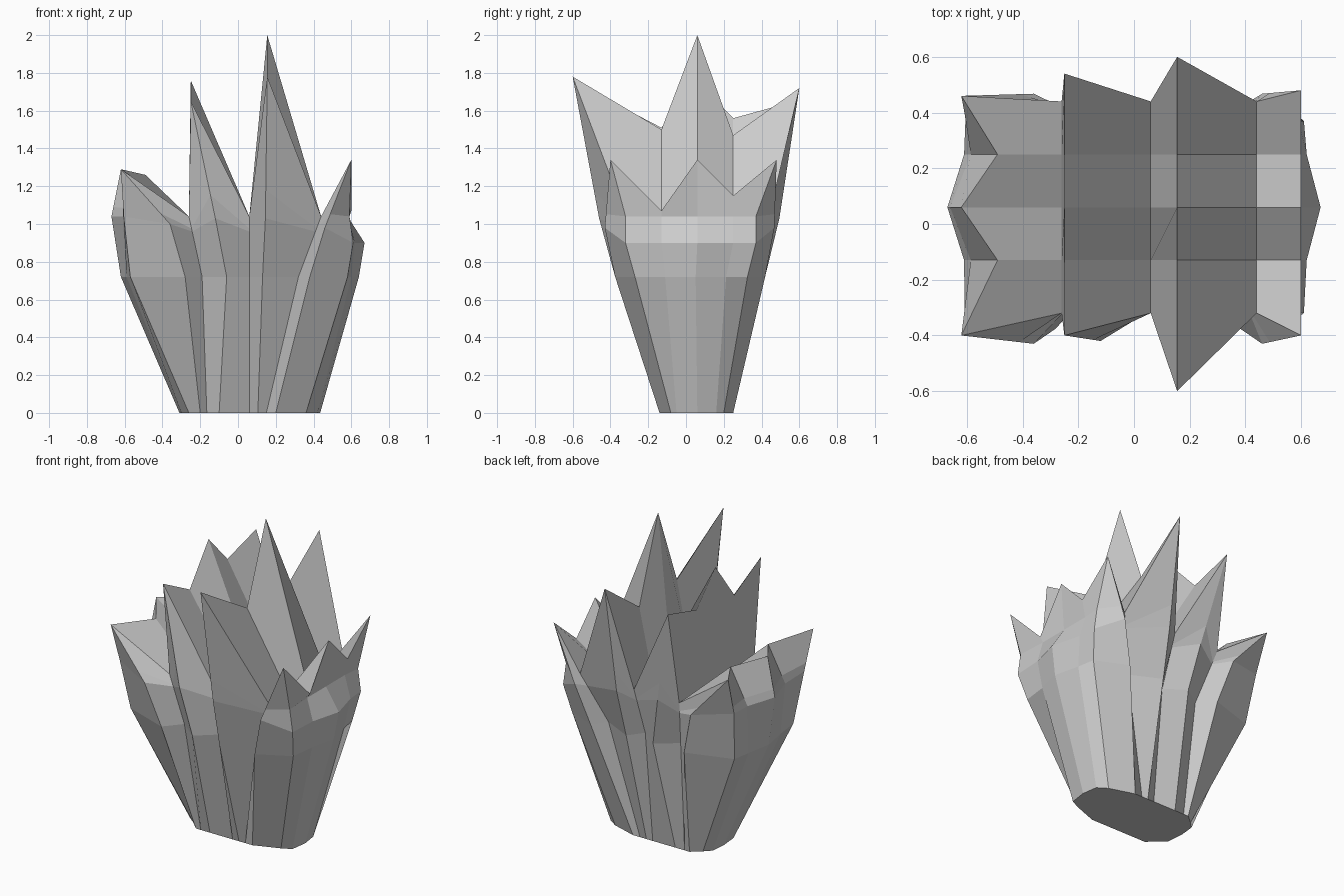
import bpy, bmesh
from mathutils import Vector

if "Cube" in bpy.data.objects:
    bpy.data.objects.remove(bpy.data.objects["Cube"])

# Ridge and valley rows across the top: x, front (y, z), back (y, z), heights at the inner rows
INNER_Y = (-0.13, 0.06, 0.25)
rows = [
    (-0.62, (-0.40, 1.29), (0.46, 1.29), (1.26, 1.29, 1.26)),
    (-0.26, (-0.32, 1.04), (0.44, 1.04), (1.04, 1.04, 1.04)),
    (-0.25, (-0.40, 1.65), (0.54, 1.64), (1.51, 1.76, 1.56)),
    (0.06, (-0.32, 1.04), (0.44, 1.04), (1.04, 1.04, 1.04)),
    (0.155, (-0.60, 1.78), (0.60, 1.72), (1.50, 2.00, 1.47)),
    (0.44, (-0.32, 1.04), (0.44, 1.04), (1.04, 1.04, 1.04)),
    (0.60, (-0.40, 1.34), (0.48, 1.34), (1.07, 1.34, 1.15)),
]
grid = []
for i, (x, front, back, heights) in enumerate(rows):
    line = [Vector((x, *front))]
    for j, (y, z) in enumerate(zip(INNER_Y, heights)):
        line.append(Vector((-0.49 if i == 0 and j != 1 else x, y, z)))
    grid.append(line + [Vector((x, *back))])

# Wall columns: row index, base x, mid x, upper (x, depth, z); None marks a straight valley crease
wall = [
    (0, -0.26, -0.57, (-0.605, -0.33, 1.04)),
    (0, -0.20, -0.28, (-0.36, -0.43, 1.00)),
    (1, -0.165, -0.19, None),
    (2, -0.10, -0.06, (-0.12, -0.42, 1.03)),
    (3, 0.06, 0.06, None),
    (4, 0.105, 0.13, (0.145, -0.46, 1.03)),
    (5, 0.15, 0.32, None),
    (6, 0.20, 0.38, (0.46, -0.43, 0.98)),
    (6, 0.36, 0.58, (0.61, -0.32, 0.90)),
]


def wall_side(back):
    """Columns of points, base to tip, along the front or the back."""
    def depth(y):
        return 0.085 - y * 0.89 if back else y
    cols = []
    for k, (i, bx, mx, up) in enumerate(wall):
        tip = grid[i][4 if back else 0]
        corner = k in (0, len(wall) - 1)
        base_y = (0.20 if back else -0.08) if corner else (0.25 if back else -0.14)
        base = Vector((bx, base_y, 0))
        mid_y = -0.27 if up is None or corner else -0.375
        mid = Vector((mx, depth(mid_y), 0.72))
        upper = mid.lerp(tip, 0.75) if up is None else Vector((up[0], depth(up[1]), up[2]))
        ledge = upper.lerp(tip, 0.2)
        if k == len(wall) - 1:
            ledge = Vector((0.59, upper.y, 1.04))
        cols.append([base, mid, upper, ledge, tip])
    return cols


def end_side(i, base_x, mid_x, upper_x, upper_z, ledge_x=None):
    """Three columns closing the left or right end."""
    cols = []
    for j, y in enumerate(INNER_Y):
        tip = grid[i][j + 1]
        m = 1 if j == 1 else 0
        base_y = (-0.05, 0.06, 0.16)[j]
        upper = Vector((upper_x[m], y, upper_z))
        ledge = Vector((ledge_x, y, 1.04)) if ledge_x else upper.lerp(tip, 0.2)
        cols.append([Vector((base_x[m], base_y, 0)), Vector((mid_x[m], y * 0.85, 0.72)),
                     upper, ledge, tip])
    return cols


right = end_side(6, (0.42, 0.435), (0.60, 0.64), (0.62, 0.67), 0.90, 0.58)
left = end_side(0, (-0.30, -0.31), (-0.59, -0.62), (-0.61, -0.67), 1.04)
loop = wall_side(False) + right + wall_side(True)[::-1] + left[::-1]

bm = bmesh.new()


def add_face(points):
    unique = []
    for p in points:
        if all((p - q).length > 1e-5 for q in unique):
            unique.append(p)
    if len(unique) > 2:
        bm.faces.new([bm.verts.new(p) for p in unique])


# Flared outer walls
for a, b in zip(loop, loop[1:] + loop[:1]):
    for k in range(4):
        add_face((a[k], b[k], b[k + 1], a[k + 1]))
# Jagged top
for a, b in zip(grid, grid[1:]):
    for j in range(4):
        add_face((a[j], b[j], b[j + 1], a[j + 1]))
# Flat underside
add_face([c[0] for c in loop])

bmesh.ops.remove_doubles(bm, verts=bm.verts, dist=1e-4)
bmesh.ops.recalc_face_normals(bm, faces=bm.faces)
mesh = bpy.data.meshes.new("spiky_tuft")
bm.to_mesh(mesh)
bm.free()
tuft = bpy.data.objects.new("spiky_tuft", mesh)
bpy.context.collection.objects.link(tuft)
